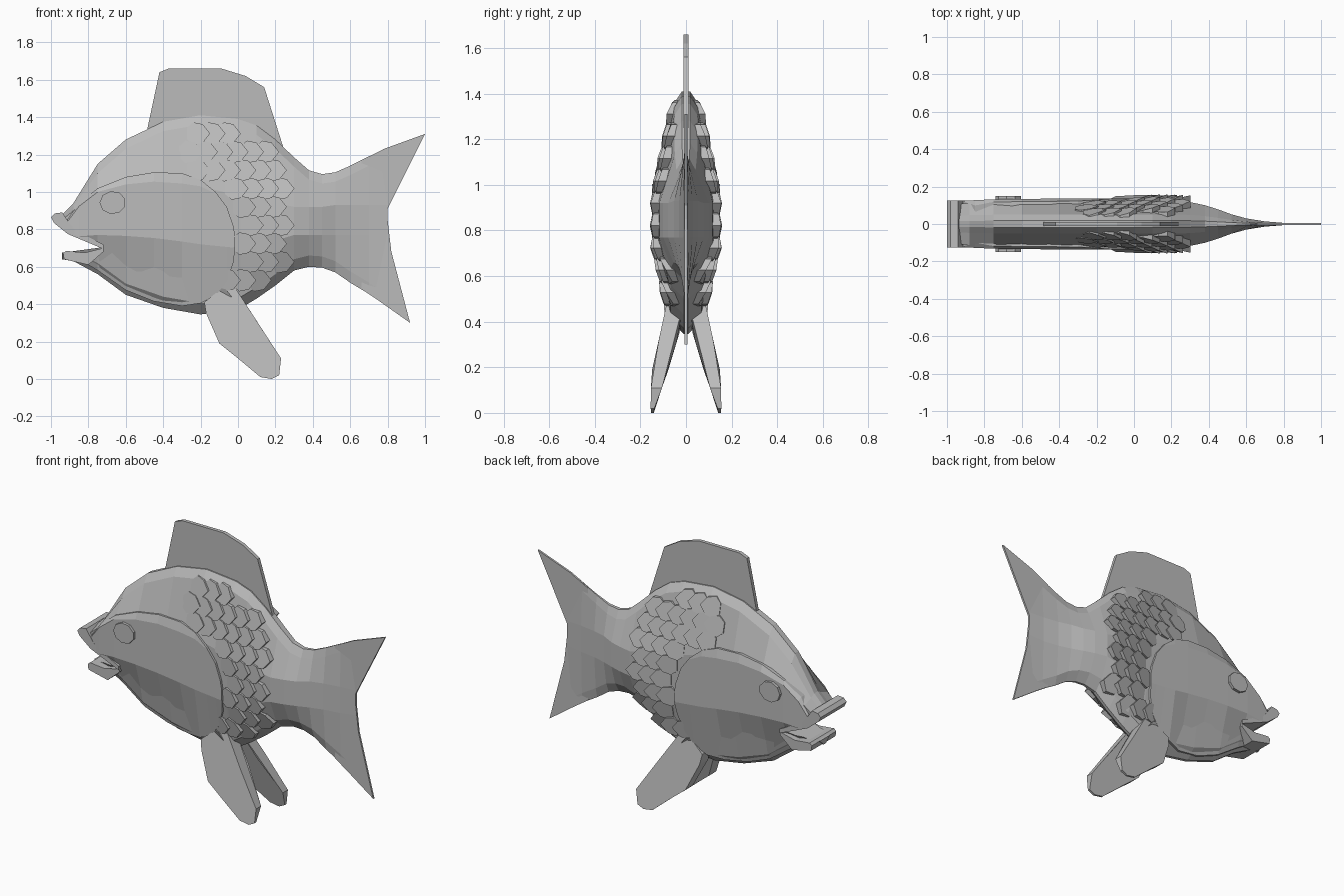
import bpy, bmesh, math

if "Cube" in bpy.data.objects:
    bpy.data.objects.remove(bpy.data.objects["Cube"])

grey = bpy.data.materials.new("plain grey")
grey.diffuse_color = (0.5, 0.5, 0.5, 1)
grey.use_nodes = True
grey.node_tree.nodes["Principled BSDF"].inputs["Base Color"].default_value = grey.diffuse_color

# x, top z, upper crease z, lower crease z, bottom z, half width
BODY = [
    (-0.94, 0.88, 0.85, 0.75, 0.64, 0.108), (-0.88, 0.94, 0.90, 0.76, 0.63, 0.112),
    (-0.75, 1.15, 1.00, 0.77, 0.56, 0.118), (-0.60, 1.28, 1.04, 0.765, 0.45, 0.12),
    (-0.40, 1.375, 1.06, 0.75, 0.38, 0.122), (-0.20, 1.41, 1.03, 0.72, 0.345, 0.122),
    (0.00, 1.39, 0.98, 0.70, 0.37, 0.122), (0.10, 1.355, 0.96, 0.71, 0.43, 0.122),
    (0.20, 1.28, 0.94, 0.74, 0.50, 0.121), (0.30, 1.185, 0.92, 0.77, 0.58, 0.117),
    (0.38, 1.115, 0.92, 0.77, 0.60, 0.10), (0.45, 1.095, 0.92, 0.77, 0.595, 0.078),
    (0.52, 1.105, 0.93, 0.77, 0.57, 0.052), (0.60, 1.14, 0.93, 0.77, 0.515, 0.03),
    (0.70, 1.19, 0.93, 0.77, 0.455, 0.014), (0.80, 1.235, 0.93, 0.78, 0.39, 0.006)]

# x, top z, bottom z of the cheek plate
CHEEK = [(-0.92, 0.84, 0.66), (-0.85, 0.94, 0.64), (-0.75, 1.02, 0.58), (-0.60, 1.08, 0.475),
         (-0.45, 1.105, 0.415), (-0.30, 1.10, 0.39), (-0.20, 1.065, 0.405), (-0.12, 1.00, 0.445),
         (-0.06, 0.92, 0.52), (-0.025, 0.82, 0.62), (-0.015, 0.76, 0.70)]


def interp(table, x):
    """Linear interpolation of a table's rows by first column."""
    x = max(table[0][0], min(table[-1][0], x))
    for a, b in zip(table, table[1:]):
        if x <= b[0]:
            t = (x - a[0]) / (b[0] - a[0])
            return [p + (q - p) * t for p, q in zip(a, b)]


def half_section(x):
    _, top, up, low, bot, w = interp(BODY, x)
    return [(0.15 * w, top), (0.42 * w, top - min(0.05, (top - up) * 0.4)), (w, up), (w, low),
            (0.55 * w, bot + min(0.06, (low - bot) * 0.4)), (0.08 * w, bot)]


def surface_y(x, z):
    """Half thickness of the body at a point of its side."""
    s = half_section(x)
    for (y0, z0), (y1, z1) in zip(s, s[1:]):
        if z0 >= z >= z1:
            return y0 + (y1 - y0) * (z0 - z) / (z0 - z1)
    return s[0][0]


def make(name, bm, mirror=False):
    bmesh.ops.recalc_face_normals(bm, faces=bm.faces)
    me = bpy.data.meshes.new(name)
    bm.to_mesh(me)
    bm.free()
    me.materials.append(grey)
    ob = bpy.data.objects.new(name, me)
    bpy.context.collection.objects.link(ob)
    if mirror:
        m = ob.modifiers.new("other side", 'MIRROR')
        m.use_axis = (False, True, False)
    return ob


def loft(name, rings, mirror=False):
    bm = bmesh.new()
    rows = [[bm.verts.new(p) for p in r] for r in rings]
    n = len(rows[0])
    for a, b in zip(rows, rows[1:]):
        for i in range(n):
            j = (i + 1) % n
            bm.faces.new((a[i], a[j], b[j], b[i]))
    bm.faces.new(rows[0])
    bm.faces.new(rows[-1])
    return make(name, bm, mirror)


def add_slab(bm, pts, inner, outer):
    """Outline in x-z, with inner and outer y given as functions."""
    a = [bm.verts.new((x, inner(x, z), z)) for x, z in pts]
    b = [bm.verts.new((x, outer(x, z), z)) for x, z in pts]
    n = len(pts)
    bm.faces.new(a)
    bm.faces.new(b)
    for i in range(n):
        j = (i + 1) % n
        bm.faces.new((a[i], a[j], b[j], b[i]))


def slab(name, pts, inner, outer, mirror=False):
    bm = bmesh.new()
    add_slab(bm, pts, inner, outer)
    return make(name, bm, mirror)


def flat(name, pts, t):
    return slab(name, pts, lambda x, z: -t, lambda x, z: t)


# body, tapering into the tail
rings = []
for row in BODY:
    s = half_section(row[0])
    rings.append([(row[0], y, z) for y, z in s] + [(row[0], -y, z) for y, z in reversed(s)])
body = loft("body", rings)

# raised cheek plates
rings = []
for x, zt, zb in CHEEK:
    _, _, up, low, _, _ = interp(BODY, x)
    zu = min(up, zt - 0.01)
    zs = [zt, zu, max(min(low, zu - 0.01), zb + 0.01), zb]
    ys = [surface_y(x, z) for z in zs]
    rings.append([(x, y + 0.014, z) for y, z in zip(ys, zs)] +
                 [(x, y - 0.03, z) for y, z in reversed(list(zip(ys, zs)))])
cheek = loft("cheek_plate", rings, True)

# open mouth
cutter = flat("mouth_cutter", [(-1.1, 0.81), (-0.94, 0.80), (-0.72, 0.705), (-0.94, 0.675),
                               (-1.1, 0.675)], 0.4)
cutter.hide_render = True
cutter.hide_viewport = True
for ob in (body, cheek):
    m = ob.modifiers.new("mouth", 'BOOLEAN')
    m.operation = 'DIFFERENCE'
    m.solver = 'EXACT'
    m.object = cutter

# lips
flat("upper_lip", [(-1.0, 0.865), (-0.98, 0.885), (-0.94, 0.89), (-0.90, 0.83), (-0.87, 0.795),
                   (-0.72, 0.72), (-0.72, 0.695), (-0.91, 0.775), (-0.985, 0.835)], 0.126)
flat("lower_lip", [(-0.935, 0.672), (-0.92, 0.685), (-0.82, 0.675), (-0.72, 0.70),
                   (-0.72, 0.68), (-0.80, 0.61), (-0.93, 0.64)], 0.118)

# eyes
eye = [(-0.67 + 0.07 * math.cos(a), 0.943 + 0.062 * math.sin(a))
       for a in (math.radians(20 + 40 * i) for i in range(9))]
slab("eye", eye, lambda x, z: 0.09, lambda x, z: 0.15, True)

# back fin and tail fin
flat("back_fin", [(-0.49, 1.31), (-0.48, 1.36), (-0.42, 1.64), (-0.37, 1.66), (-0.09, 1.66),
                  (0.04, 1.62), (0.14, 1.56), (0.245, 1.23), (0.22, 1.18), (0.0, 1.3)], 0.011)
flat("tail_fin", [(0.66, 1.168), (0.78, 1.23), (1.0, 1.31), (0.80, 0.91), (0.80, 0.85),
                  (0.82, 0.68), (0.92, 0.30), (0.74, 0.427), (0.66, 0.48)], 0.006)

# belly fins, splayed outwards
MID = [(0.0, 0.147, 0.006), (0.02, 0.147, 0.008), (0.17, 0.118, 0.035),
       (0.36, 0.068, 0.042), (0.50, 0.045, 0.036)]
fin = [(-0.17, 0.35), (-0.18, 0.41), (-0.08, 0.49), (-0.01, 0.48), (0.10, 0.31), (0.23, 0.11),
       (0.22, 0.02), (0.18, 0.0), (0.12, 0.01), (0.0, 0.11), (-0.10, 0.19)]


def fin_y(side):
    def f(x, z):
        _, mid, half = interp(MID, z)
        return mid + side * half
    return f


slab("belly_fin", fin, fin_y(-1), fin_y(1), True)

# overlapping scales, lifted at their rear tips
SCALE = [(-0.055, -0.03), (-0.02, -0.06), (0.03, -0.05), (0.07, 0.0), (0.03, 0.05),
         (-0.02, 0.06), (-0.055, 0.03)]
bm = bmesh.new()
for r in range(10):
    z = 0.43 + r * 0.098
    for c in range(7):
        x = -0.26 + c * 0.082 + (0.041 if r % 2 else 0)
        _, top, _, _, bot, _ = interp(BODY, x + 0.04)
        inside = bot + 0.05 < z < top - 0.06
        clear = ((x + 0.40) / 0.41) ** 2 + ((z - 0.75) / 0.40) ** 2 > 1
        if not (inside and clear and x < 0.24):
            continue
        rise = 0.012 + 0.022 * max(0, min(1, (x + 0.25) / 0.3))

        def outer(px, pz):
            return surface_y(px, pz) + 0.003 + rise * (px - x + 0.055) / 0.125

        add_slab(bm, [(x + u, z + v) for u, v in SCALE],
                 lambda px, pz: max(0.005, surface_y(px, pz) - 0.02), outer)
make("scales", bm, True)
